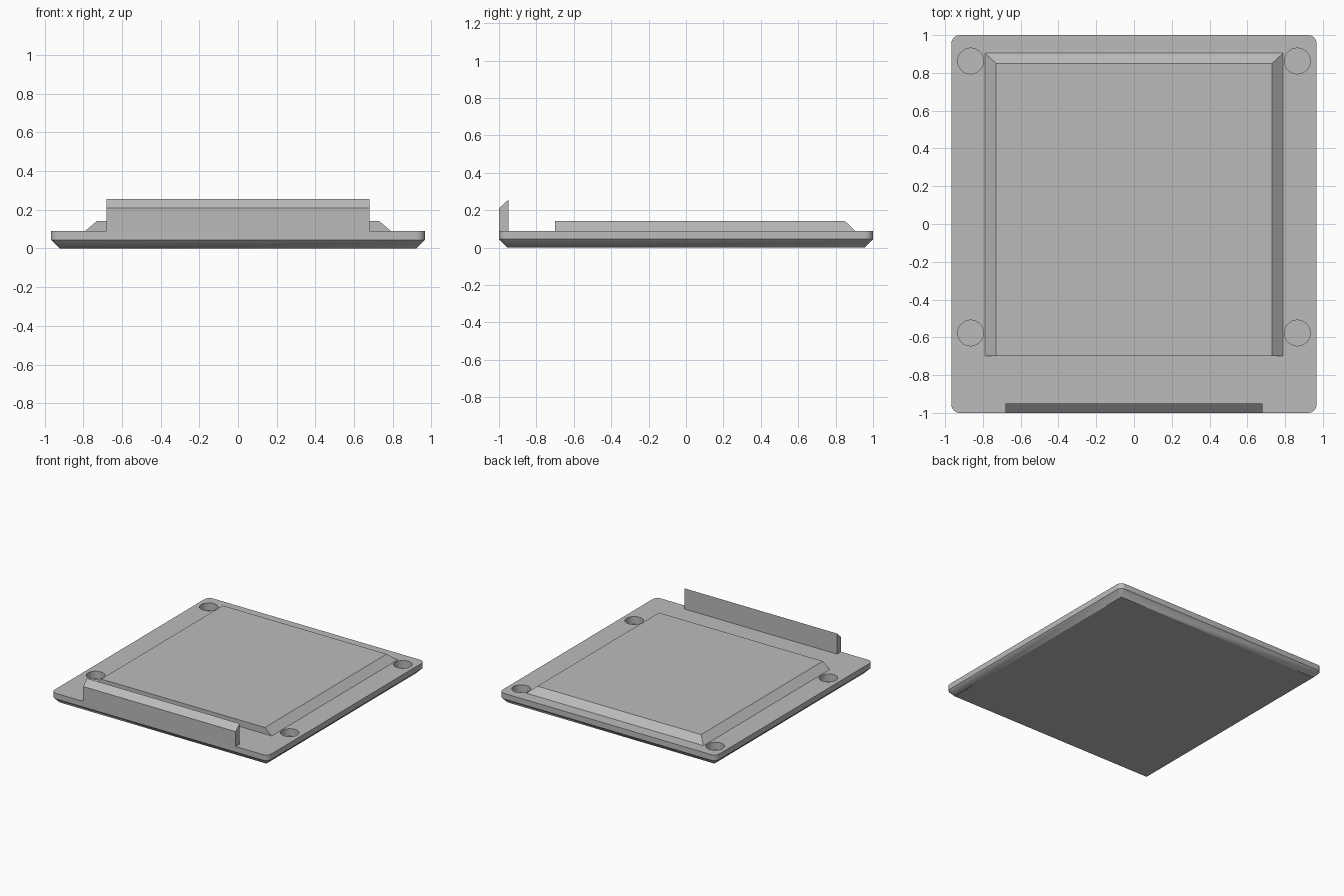
import bpy
import bmesh
from math import cos, sin, pi

if "Cube" in bpy.data.objects:
    bpy.data.objects.remove(bpy.data.objects["Cube"])

HX, HY = 0.967, 1.0      # half width and half length of the base
TOP = 0.09               # top of the base
CHAMFER = 0.045          # bottom chamfer, also the corner radius

grey = bpy.data.materials.new("plain_grey")
grey.use_nodes = True
colour = (0.5, 0.5, 0.5, 1)
grey.diffuse_color = colour
grey.node_tree.nodes["Principled BSDF"].inputs["Base Color"].default_value = colour


def loft(name, rings):
    """Closed solid through rings of equal point count."""
    bm = bmesh.new()
    loops = [[bm.verts.new(p) for p in ring] for ring in rings]
    n = len(loops[0])
    bm.faces.new(loops[0])
    bm.faces.new(loops[-1])
    for a, b in zip(loops, loops[1:]):
        for i in range(n):
            j = (i + 1) % n
            bm.faces.new((a[i], a[j], b[j], b[i]))
    bmesh.ops.remove_doubles(bm, verts=bm.verts, dist=0.0001)
    bmesh.ops.recalc_face_normals(bm, faces=bm.faces)
    mesh = bpy.data.meshes.new(name)
    bm.to_mesh(mesh)
    bm.free()
    mesh.materials.append(grey)
    obj = bpy.data.objects.new(name, mesh)
    bpy.context.collection.objects.link(obj)
    return obj


def rounded_ring(radius, z, steps=8):
    """Rounded rectangle whose corner centres stay fixed."""
    cx, cy = HX - CHAMFER, HY - CHAMFER
    ring = []
    for q, (sx, sy) in enumerate([(1, 1), (-1, 1), (-1, -1), (1, -1)]):
        for k in range(steps + 1):
            a = (q + k / steps) * pi / 2
            ring.append((sx * cx + radius * cos(a), sy * cy + radius * sin(a), z))
    return ring


def rectangle(x, y0, y1, z):
    return [(-x, y0, z), (x, y0, z), (x, y1, z), (-x, y1, z)]


def circle(x, y, r, z, n=48):
    return [(x + r * cos(2 * pi * i / n), y + r * sin(2 * pi * i / n), z)
            for i in range(n)]


# Base plate with rounded corners and a chamfered underside
base = loft("base_plate", [rounded_ring(0.00001, 0),
                           rounded_ring(CHAMFER, CHAMFER),
                           rounded_ring(CHAMFER, TOP)])

# Four blind round holes in the corners
for x in (-0.865, 0.865):
    for y in (-0.577, 0.863):
        cutter = loft("hole_cutter", [circle(x, y, 0.068, 0.03),
                                      circle(x, y, 0.068, TOP + 0.05)])
        cutter.hide_render = True
        mod = base.modifiers.new("hole", 'BOOLEAN')
        mod.operation = 'DIFFERENCE'
        mod.solver = 'EXACT'
        mod.object = cutter
        bpy.context.view_layer.objects.active = base
        bpy.ops.object.modifier_apply(modifier=mod.name)
        bpy.data.objects.remove(cutter)

# Raised pad, sloped on the sides and back, upright at the front
loft("raised_pad", [rectangle(0.79, -0.7, 0.905, TOP),
                    rectangle(0.73, -0.7, 0.85, 0.142)])

# Front lip with a sloped top edge
profile = [(-1.0, TOP), (-0.95, TOP), (-0.95, 0.256), (-1.0, 0.21)]
loft("front_lip", [[(x, y, z) for y, z in profile] for x in (-0.68, 0.68)])

# Smooth the rounded surfaces, keep edges sharp
bpy.ops.object.select_all(action='DESELECT')
base.select_set(True)
bpy.context.view_layer.objects.active = base
bpy.ops.object.shade_smooth_by_angle(angle=pi / 6)
